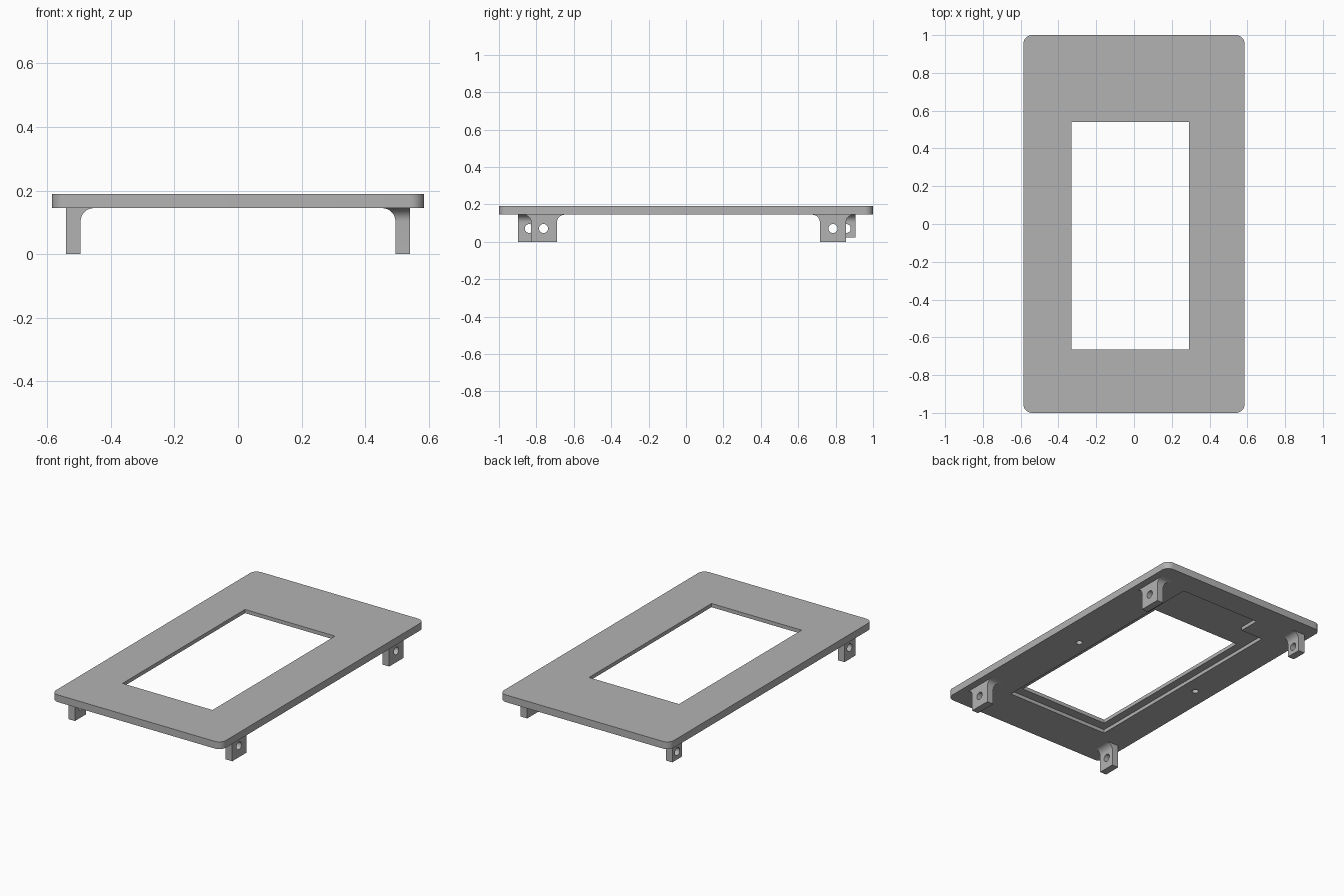
import bpy, bmesh, math
from mathutils import Matrix

cube = bpy.data.objects.get("Cube")
if cube:
    bpy.data.objects.remove(cube, do_unlink=True)

grey = bpy.data.materials.new("plain grey")
grey.use_nodes = True
COLOR = (0.45, 0.45, 0.45, 1)
grey.diffuse_color = COLOR
grey.node_tree.nodes["Principled BSDF"].inputs["Base Color"].default_value = COLOR

BOTTOM, TOP = 0.145, 0.19


def loft(name, loops):
    """Closed solid through a stack of equal-length point loops."""
    bm = bmesh.new()
    rings = [[bm.verts.new(p) for p in loop] for loop in loops]
    n = len(rings[0])
    for low, high in zip(rings, rings[1:]):
        for i in range(n):
            j = (i + 1) % n
            bm.faces.new((low[i], low[j], high[j], high[i]))
    bm.faces.new(rings[0][::-1])
    bm.faces.new(rings[-1])
    bmesh.ops.recalc_face_normals(bm, faces=bm.faces)
    mesh = bpy.data.meshes.new(name)
    bm.to_mesh(mesh)
    bm.free()
    mesh.materials.append(grey)
    obj = bpy.data.objects.new(name, mesh)
    bpy.context.collection.objects.link(obj)
    return obj


def prism(name, outline, z0, z1):
    return loft(name, [[(x, y, z) for x, y in outline] for z in (z0, z1)])


def rectangle(x0, x1, y0, y1):
    return [(x0, y0), (x1, y0), (x1, y1), (x0, y1)]


def circle(x, y, r, n=24):
    return [(x + r * math.cos(math.tau * i / n), y + r * math.sin(math.tau * i / n))
            for i in range(n)]


def rounded_rectangle(hx, hy, r, steps=8):
    points = []
    for k, (sx, sy) in enumerate([(1, 1), (-1, 1), (-1, -1), (1, -1)]):
        for i in range(steps + 1):
            a = math.pi / 2 * (k + i / steps)
            points.append((sx * (hx - r) + r * math.cos(a), sy * (hy - r) + r * math.sin(a)))
    return points


def cut(obj, cutter):
    mod = obj.modifiers.new("cut", "BOOLEAN")
    mod.operation, mod.solver, mod.object = "DIFFERENCE", "EXACT", cutter
    bpy.context.view_layer.objects.active = obj
    bpy.ops.object.modifier_apply(modifier=mod.name)
    bpy.data.objects.remove(cutter, do_unlink=True)


def smooth(obj):
    bpy.ops.object.select_all(action="DESELECT")
    obj.select_set(True)
    bpy.context.view_layer.objects.active = obj
    bpy.ops.object.shade_smooth_by_angle(angle=math.radians(30))


# Bezel plate with an off-centre window
plate = prism("bezel_plate", rounded_rectangle(0.585, 1.0, 0.045), BOTTOM, TOP)
cut(plate, prism("window_cutter", rectangle(-0.33, 0.29, -0.665, 0.54), 0.1, 0.25))

# Stepped recess around the window on the underside
recess = [(-0.38, -0.725), (0.33, -0.725), (0.33, 0.845),
          (-0.225, 0.845), (-0.225, 0.71), (-0.38, 0.71)]
cut(plate, prism("recess_cutter", recess, 0.1, BOTTOM + 0.022))

# Blind pilot holes
for x in (0.41, -0.475):
    cut(plate, prism("pilot_cutter", circle(x, -0.01, 0.019), 0.1, BOTTOM + 0.028))
smooth(plate)


def tab(name, side, y0, y1, hole_y, foot, flare_y):
    """Mounting tab, filleted into the plate on its inner face and optionally its ends."""
    r, steps = 0.042, 8
    heights = [(foot, 0)]
    for i in range(steps + 1):
        a = math.pi / 2 * i / steps
        heights.append((BOTTOM - r + r * math.sin(a), r * (1 - math.cos(a))))
    heights.append((BOTTOM + 0.005, r))
    loops = []
    for z, e in heights:
        ey = e if flare_y else 0
        loops.append([(side * x, y, z)
                      for x, y in rectangle(0.495 - e, 0.54, y0 - ey, y1 + ey)])
    obj = loft(name, loops)
    drill = prism("screw_cutter", circle(0, 0, 0.024), -0.1, 0.1)
    drill.data.transform(Matrix.Translation((side * 0.515, hole_y, 0.071))
                         @ Matrix.Rotation(math.pi / 2, 4, "Y"))
    cut(obj, drill)
    smooth(obj)


# Four mounting tabs
tab("front_left_tab", 1, -0.828, -0.69, -0.762, 0, True)
tab("back_left_tab", 1, 0.716, 0.855, 0.786, 0, True)
tab("front_right_tab", -1, -0.897, -0.787, -0.838, 0, False)
tab("back_right_tab", -1, 0.81, 0.906, 0.857, 0.023, False)
